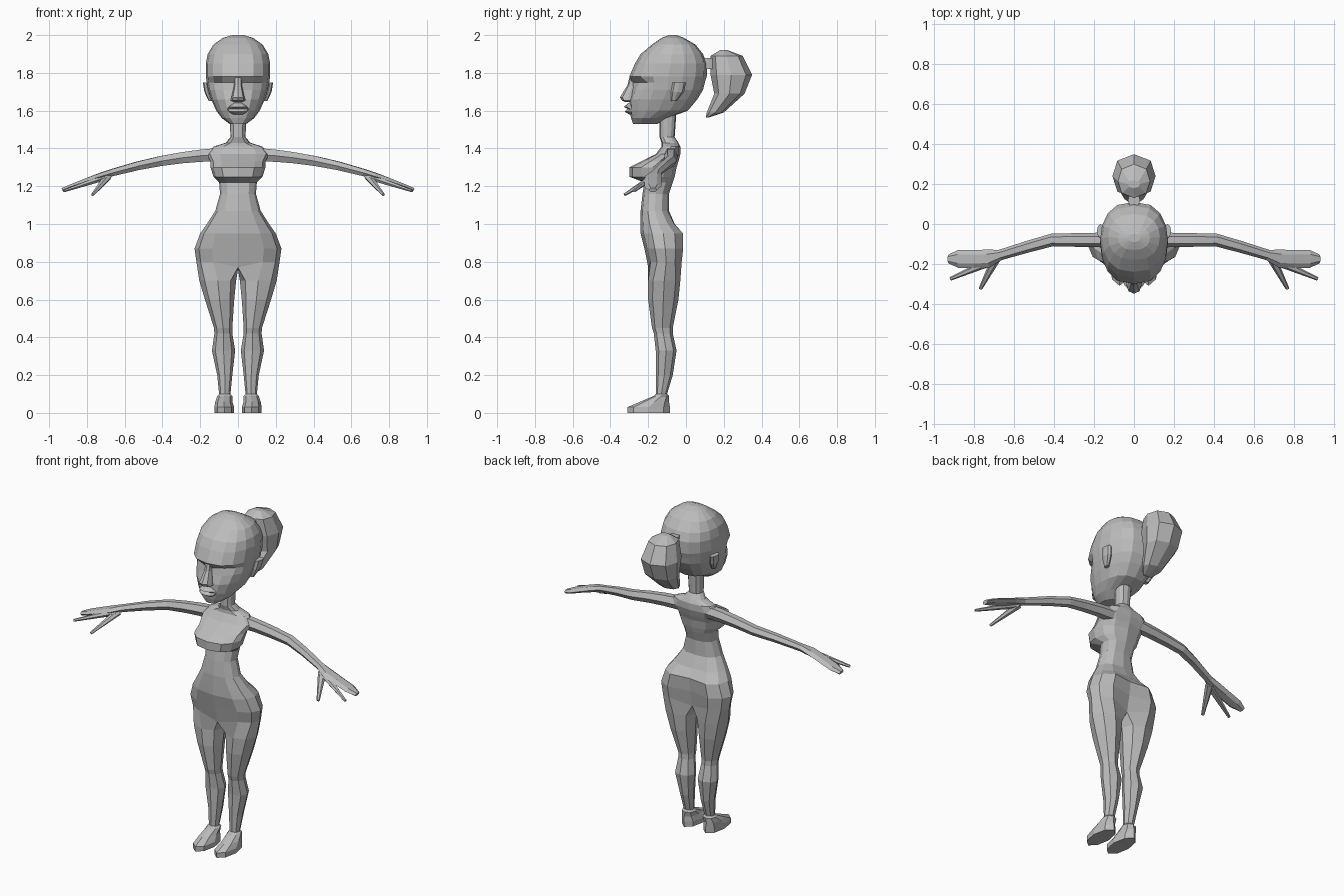
import bpy, bmesh
from math import sin, cos, pi
from mathutils import Vector

cube = bpy.data.objects.get("Cube")
if cube:
    bpy.data.objects.remove(cube, do_unlink=True)

tone = (.5, .5, .5, 1)
grey = bpy.data.materials.new("plain_grey")
grey.use_nodes = True
grey.diffuse_color = tone
grey.node_tree.nodes["Principled BSDF"].inputs["Base Color"].default_value = tone


def half_ring(sides, z, width, front, back, cleft=0, socket=0):
    """Left half of a horizontal section, from front centre to back centre."""
    middle, depth = (front + back) / 2, (back - front) / 2
    points = []
    for step in range(sides + 1):
        angle = pi * step / sides
        points.append(Vector((width * abs(sin(angle)) ** .75, middle - depth * cos(angle), z)))
    points[0].x = points[-1].x = 0
    points[-1].y -= cleft
    points[1].y += socket
    points[2].y += socket
    return points


def oval_ring(z, inner, outer, front, back):
    """Eight-sided section, ordered to follow on from a half ring."""
    points = []
    for step in range(8):
        angle = (step - 3) * pi / 4
        points.append(Vector(((inner + outer) / 2 + (outer - inner) / 2 * cos(angle),
                              (front + back) / 2 + (back - front) / 2 * sin(angle), z)))
    return points


def tube_rings(centres, widths, heights):
    """Six-sided sections square to a path."""
    rings = []
    last = len(centres) - 1
    for i, centre in enumerate(centres):
        along = (centres[min(i + 1, last)] - centres[max(i - 1, 0)]).normalized()
        side = along.cross(Vector((0, 0, 1))).normalized()
        up = side.cross(along)
        rings.append([centre + side * widths[i] * cos(pi * k / 3)
                      + up * heights[i] * sin(pi * k / 3) for k in range(6)])
    return rings


def loft(bm, rings, closed, first_cap=True, last_cap=True):
    rows = [[bm.verts.new(point) for point in ring] for ring in rings]
    count = len(rows[0])
    for low, high in zip(rows, rows[1:]):
        for k in range(count if closed else count - 1):
            j = (k + 1) % count
            bm.faces.new((low[k], low[j], high[j], high[k]))
    if first_cap:
        bm.faces.new(rows[0])
    if last_cap:
        bm.faces.new(rows[-1])


def finish(name, bm):
    """Mirror to the other side, weld and make the object."""
    bmesh.ops.mirror(bm, geom=bm.verts[:] + bm.edges[:] + bm.faces[:],
                     axis='X', merge_dist=.001)
    bmesh.ops.remove_doubles(bm, verts=bm.verts[:], dist=.001)
    bmesh.ops.recalc_face_normals(bm, faces=bm.faces[:])
    mesh = bpy.data.meshes.new(name)
    bm.to_mesh(mesh)
    bm.free()
    mesh.materials.append(grey)
    bpy.context.collection.objects.link(bpy.data.objects.new(name, mesh))


def build(name, rings, closed):
    bm = bmesh.new()
    loft(bm, rings, closed)
    finish(name, bm)


def half_loft(name, sides, sections):
    build(name, [half_ring(sides, **section) for section in sections], False)


# Torso from hips to neck
torso = [half_ring(6, **section) for section in (
    dict(z=.8, width=.22, front=-.2, back=-.01, cleft=.05),
    dict(z=.87, width=.23, front=-.22, back=0, cleft=.04),
    dict(z=.95, width=.2, front=-.24, back=0, cleft=.03),
    dict(z=1, width=.165, front=-.24, back=-.05, cleft=.01),
    dict(z=1.07, width=.12, front=-.24, back=-.09),
    dict(z=1.16, width=.095, front=-.23, back=-.09),
    dict(z=1.22, width=.1, front=-.22, back=-.07),
    dict(z=1.25, width=.13, front=-.3, back=-.06),
    dict(z=1.3, width=.145, front=-.3, back=-.05),
    dict(z=1.33, width=.145, front=-.24, back=-.04),
    dict(z=1.37, width=.165, front=-.16, back=-.03),
    dict(z=1.41, width=.13, front=-.13, back=-.03),
    dict(z=1.43, width=.065, front=-.13, back=-.04),
    dict(z=1.46, width=.04, front=-.14, back=-.06),
    dict(z=1.6, width=.045, front=-.14, back=-.05),
)]
torso[0][0].z = torso[0][-1].z = .77
body = bmesh.new()
loft(body, torso, False, first_cap=False, last_cap=False)

# Legs and feet continue from the lowest torso section
hip = torso[0] + [Vector((0, -.12, .76))]
legs = [oval_ring(**section) for section in (
    dict(z=.7, inner=.01, outer=.205, front=-.2, back=-.03),
    dict(z=.6, inner=.02, outer=.175, front=-.2, back=-.04),
    dict(z=.45, inner=.03, outer=.127, front=-.18, back=-.07),
    dict(z=.42, inner=.03, outer=.125, front=-.17, back=-.07),
    dict(z=.33, inner=.015, outer=.138, front=-.16, back=-.05),
    dict(z=.2, inner=.03, outer=.11, front=-.16, back=-.07),
    dict(z=.1, inner=.04, outer=.1, front=-.16, back=-.1),
    dict(z=.09, inner=.03, outer=.11, front=-.17, back=-.09),
    dict(z=.06, inner=.03, outer=.12, front=-.24, back=-.09),
    dict(z=.03, inner=.02, outer=.125, front=-.31, back=-.085),
    dict(z=0, inner=.02, outer=.125, front=-.31, back=-.085),
)]
loft(body, [hip] + legs, True, first_cap=False)
bmesh.ops.remove_doubles(body, verts=body.verts[:], dist=.001)
finish("body_and_legs", body)

# Head with sunken eye sockets
half_loft("head", 8, (
    dict(z=1.53, width=.045, front=-.28, back=-.15),
    dict(z=1.56, width=.085, front=-.29, back=-.1),
    dict(z=1.6, width=.115, front=-.3, back=.01),
    dict(z=1.66, width=.142, front=-.3, back=.06),
    dict(z=1.71, width=.158, front=-.29, back=.09, socket=.01),
    dict(z=1.75, width=.165, front=-.29, back=.1, socket=.03),
    dict(z=1.78, width=.17, front=-.3, back=.11),
    dict(z=1.85, width=.17, front=-.27, back=.11),
    dict(z=1.9, width=.16, front=-.24, back=.09),
    dict(z=1.95, width=.13, front=-.18, back=.05),
    dict(z=1.985, width=.08, front=-.13, back=-.01),
    dict(z=2, width=.03, front=-.09, back=-.05),
))

# Face details
half_loft("nose", 4, (
    dict(z=1.645, width=.02, front=-.32, back=-.26),
    dict(z=1.655, width=.04, front=-.34, back=-.26),
    dict(z=1.67, width=.035, front=-.35, back=-.26),
    dict(z=1.735, width=.02, front=-.31, back=-.26),
    dict(z=1.775, width=.02, front=-.3, back=-.26),
))
half_loft("lips", 6, (
    dict(z=1.58, width=.03, front=-.3, back=-.25),
    dict(z=1.595, width=.05, front=-.325, back=-.25),
    dict(z=1.61, width=.06, front=-.31, back=-.25),
    dict(z=1.62, width=.05, front=-.33, back=-.25),
    dict(z=1.64, width=.025, front=-.305, back=-.25),
))
build("ears", [oval_ring(**section) for section in (
    dict(z=1.65, inner=.13, outer=.155, front=-.08, back=-.05),
    dict(z=1.7, inner=.14, outer=.178, front=-.08, back=-.01),
    dict(z=1.75, inner=.15, outer=.186, front=-.07, back=0),
)], True)

# Ponytail and its tie
half_loft("ponytail", 4, (
    dict(z=1.565, width=.03, front=.105, back=.125),
    dict(z=1.59, width=.06, front=.11, back=.2),
    dict(z=1.69, width=.1, front=.15, back=.31),
    dict(z=1.79, width=.108, front=.13, back=.35),
    dict(z=1.89, width=.08, front=.13, back=.3),
    dict(z=1.92, width=.03, front=.18, back=.22),
))
half_loft("hair_tie", 4, [dict(z=z, width=.03, front=.08, back=.16) for z in (1.82, 1.88)])

# Arms droop along a gentle curve and bend forward past the elbow
reach = (.1, .2, .3, .41, .53, .67, .73, .8, .88, .93)
centres = [Vector((x, -.08 - min(.095, .3 * max(0, x - .42)), 1.37 - .22 * x * x)) for x in reach]
widths = [.04 - .02 * x if x < .7 else .045 for x in reach]
widths[-1] /= 2
heights = [.044 - .034 * x for x in reach]
build("arms_and_hands", tube_rings(centres, widths, heights), True)

# Separate fingers taper from the palm to the tip
for name, root, tip in (("forefingers", (.7, -.18, 1.25), (.92, -.275, 1.175)),
                        ("thumbs", (.69, -.17, 1.25), (.77, -.325, 1.155))):
    path = [Vector(root).lerp(Vector(tip), step / 3) for step in range(4)]
    taper = [.024 - .005 * step for step in range(4)]
    build(name, tube_rings(path, taper, [width * .8 for width in taper]), True)
